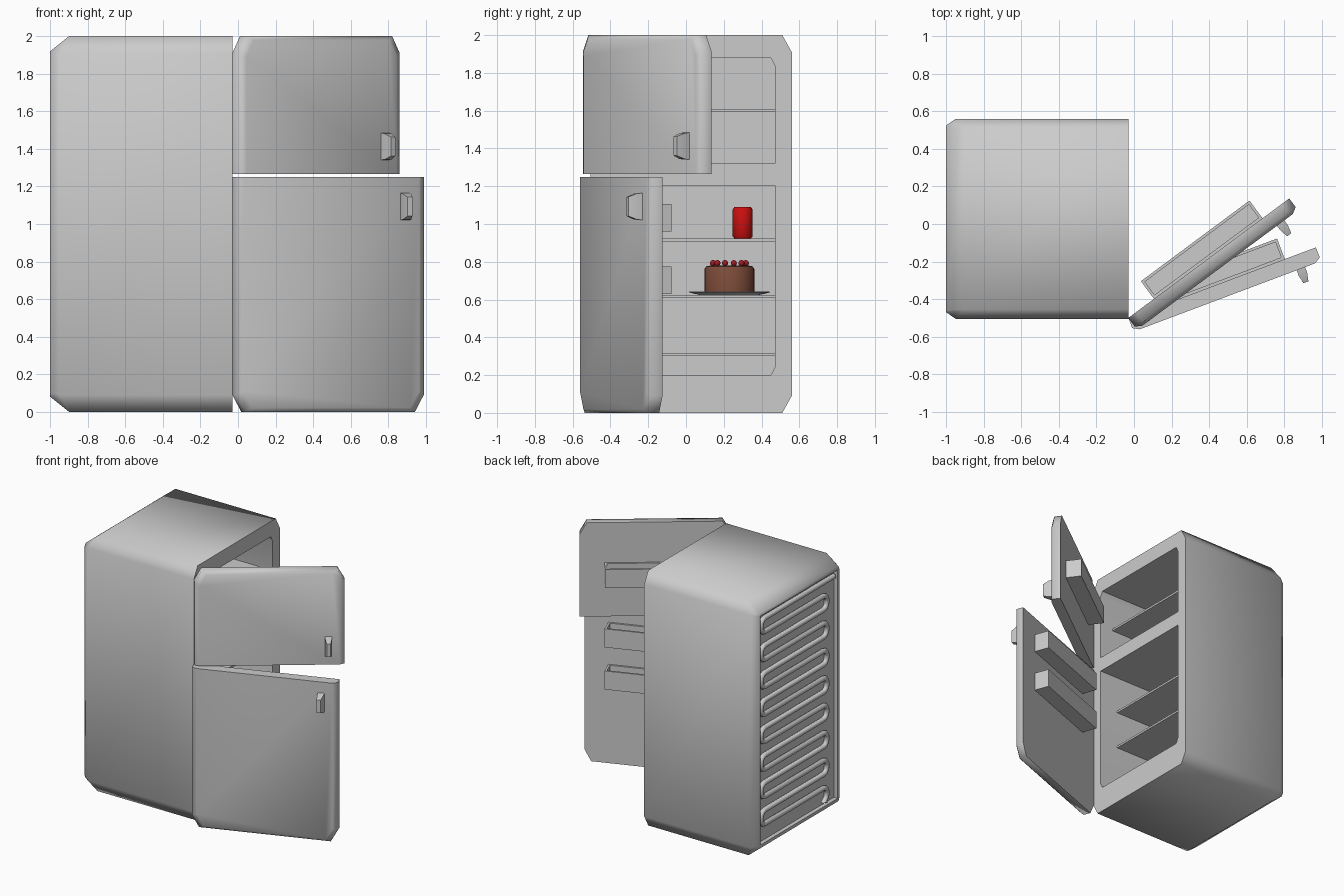
import bpy, bmesh, math
from mathutils import Matrix, Vector

if "Cube" in bpy.data.objects:
    bpy.data.objects.remove(bpy.data.objects["Cube"])


def loft(name, rings, matrix=Matrix(), smooth=None):
    """Skin equal-sized closed rings and cap both ends."""
    bm = bmesh.new()
    vs = [[bm.verts.new(matrix @ Vector(p)) for p in r] for r in rings]
    n = len(rings[0])
    for a, b in zip(vs, vs[1:]):
        for i in range(n):
            j = (i + 1) % n
            bm.faces.new((a[i], a[j], b[j], b[i]))
    bm.faces.new(vs[0])
    bm.faces.new(vs[-1])
    bmesh.ops.recalc_face_normals(bm, faces=bm.faces)
    me = bpy.data.meshes.new(name)
    bm.to_mesh(me)
    bm.free()
    ob = bpy.data.objects.new(name, me)
    bpy.context.collection.objects.link(ob)
    if smooth:
        smooth_by_angle(ob, smooth)
    return ob


def activate(ob):
    bpy.ops.object.select_all(action='DESELECT')
    ob.select_set(True)
    bpy.context.view_layer.objects.active = ob


def smooth_by_angle(ob, deg):
    activate(ob)
    bpy.ops.object.shade_smooth_by_angle(angle=math.radians(deg))


def rect(x0, x1, y0, y1, z):
    return [(x0, y0, z), (x1, y0, z), (x1, y1, z), (x0, y1, z)]


def box(name, x0, x1, y0, y1, z0, z1, matrix=Matrix()):
    return loft(name, [rect(x0, x1, y0, y1, z0), rect(x0, x1, y0, y1, z1)], matrix)


def turned(name, profile, loc, n=32):
    """Round part from (radius, height) pairs."""
    x, y, z = loc
    ang = [2 * math.pi * i / n for i in range(n)]
    return loft(name, [[(x + r * math.cos(a), y + r * math.sin(a), z + h) for a in ang]
                       for r, h in profile], smooth=40)


def paint(ob, name, color):
    m = bpy.data.materials.get(name) or bpy.data.materials.new(name)
    m.diffuse_color = color
    m.use_nodes = True
    m.node_tree.nodes["Principled BSDF"].inputs["Base Color"].default_value = m.diffuse_color
    ob.data.materials.append(m)


# Cabinet shell: chamfered octagon lofted toward the back
def octagon(y0, y1, z0, z1, cy, cz, xs, xt):
    return [(xt, y0 + cy, z0), (xt, y1 - cy, z0), (xs, y1, z0 + cz), (xs, y1, z1 - cz),
            (xt, y1 - cy, z1), (xt, y0 + cy, z1), (xs, y0, z1 - cz), (xs, y0, z0 + cz)]


cabinet = loft("cabinet", [
    octagon(-.505, .56, 0, 2, .05, .09, -.03, -.03),
    octagon(-.505, .56, 0, 2, .05, .09, -.95, -.90),
    octagon(-.47, .525, .08, 1.92, .01, .02, -1, -1)])

# Freezer and fridge compartments and a shallow back recess hollowed out
cuts = {
    "freezer": (-.9, .1, [(-.42, 1.32), (.47, 1.32), (.47, 1.84), (.45, 1.88),
                          (-.40, 1.88), (-.42, 1.84)]),
    "fridge": (-.9, .1, [(-.40, .2), (.45, .2), (.47, .24), (.47, 1.205),
                         (-.42, 1.205), (-.42, .24)]),
    "back_recess": (-1.1, -.968, [(-.45, .105), (.505, .105), (.505, 1.895), (-.45, 1.895)])}
for name, (xa, xb, prof) in cuts.items():
    cutter = loft(name + "_cutter", [[(x, y, z) for y, z in prof] for x in (xa, xb)])
    cutter.hide_render = True
    activate(cabinet)
    mod = cabinet.modifiers.new(name, 'BOOLEAN')
    mod.operation, mod.solver, mod.object = 'DIFFERENCE', 'EXACT', cutter
    bpy.ops.object.modifier_apply(modifier=mod.name)
    bpy.data.objects.remove(cutter)
smooth_by_angle(cabinet, 62)

# Shelves
for i, (z, front) in enumerate([(.31, -.19), (.615, -.19), (.915, -.19), (1.6, -.145)]):
    box(f"shelf_{i}", -.9, front, -.42, .47, z - .008, z + .008)

# Doors with handles and bins; local x runs along the door, -y is outward
L = 1.067


def door(name, deg, z0, z1, top_chamfer, handle_z, bins):
    m = Matrix.Translation((-.03, -.5, 0)) @ Matrix.Rotation(math.radians(deg), 4, 'Z')

    def ring(y, d, dz):
        a, b = (z0, z1 - dz) if top_chamfer else (z1, z0 + dz)
        s = 1 if top_chamfer else -1
        return [(d, y, a), (L - d, y, a), (L - d, y, b - s * .09),
                (L - d - .05, y, b), (d + .05, y, b), (d, y, b - s * .09)]

    loft(name + "_door", [ring(0, 0, 0), ring(-.058, 0, 0), ring(-.078, .035, .02)], m, 75)
    # Tapered handle
    h0, h1 = handle_z
    hr = [[(.952 - w, y, h0 + d), (.952 + w, y, h0 + d), (.952 + w, y, h1 - d), (.952 - w, y, h1 - d)]
          for y, w, d in ((-.07, .024, 0), (-.11, .024, .004), (-.155, .014, .022))]
    loft(name + "_handle", hr, m, 40)
    # Open bins on the inner face
    for i, z in enumerate(bins):
        t = .015
        loft(f"{name}_bin_{i}", [
            rect(.17, .89, 0, .117, z), rect(.17, .89, 0, .117, z + .145),
            rect(.17 + t, .89 - t, t, .117 - t, z + .145),
            rect(.17 + t, .89 - t, t, .117 - t, z + t)], m)


door("freezer", 36.6, 1.265, 2, True, (1.34, 1.485), [1.54])
door("fridge", 20.6, 0, 1.25, False, (1.02, 1.165), [.63, .96])

# Serpentine cooling coil on the back
runs, step, ya, yb = 17, .1075, -.30, .43
pts = [(-.43, 1.85)]
for i in range(runs - 1):
    z, left = 1.85 - i * step, i % 2 == 0
    for k in range(7):
        a = math.pi * k / 6
        y = (yb if left else ya) + (1 if left else -1) * math.sin(a) * .045
        pts.append((y, z - step / 2 + math.cos(a) * step / 2))
pts += [(-.33, 1.85 - (runs - 1) * step)]
curve = bpy.data.curves.new("cooling_coil", 'CURVE')
curve.dimensions = '3D'
curve.bevel_depth, curve.bevel_resolution, curve.use_fill_caps = .02, 2, True
spline = curve.splines.new('POLY')
spline.points.add(len(pts) - 1)
for p, (y, z) in zip(spline.points, pts):
    p.co = (-.98, y, z, 1)
coil = bpy.data.objects.new("cooling_coil", curve)
bpy.context.collection.objects.link(coil)
activate(coil)
bpy.ops.object.convert(target='MESH')
smooth_by_angle(coil, 60)

# Cake on a plate, ringed with cherries
cx, cy = -.42, .23
turned("plate", [(.12, .625), (.16, .625), (.215, .638), (.213, .642), (.15, .633), (.12, .633)],
       (cx, cy, 0))
cake = turned("cake", [(.132, .632), (.132, .762), (.122, .776), (.10, .78)], (cx, cy, 0))
paint(cake, "chocolate", (.2, .07, .04, 1))
for i in range(12):
    a = 2 * math.pi * (i + .5) / 12
    bpy.ops.mesh.primitive_uv_sphere_add(
        segments=12, ring_count=8, radius=.016,
        location=(cx + .09 * math.cos(a), cy + .09 * math.sin(a), .793))
    cherry = bpy.context.object
    cherry.name = f"cherry_{i}"
    bpy.ops.object.shade_smooth()
    paint(cherry, "cherry_red", (.4, .01, .015, 1))

# Drink can on the upper fridge shelf
can = turned("can", [(.044, 0), (.053, .012), (.053, .153), (.044, .167), (.04, .162)],
             (-.42, .30, .923))
paint(can, "can_red", (.6, .005, .005, 1))
